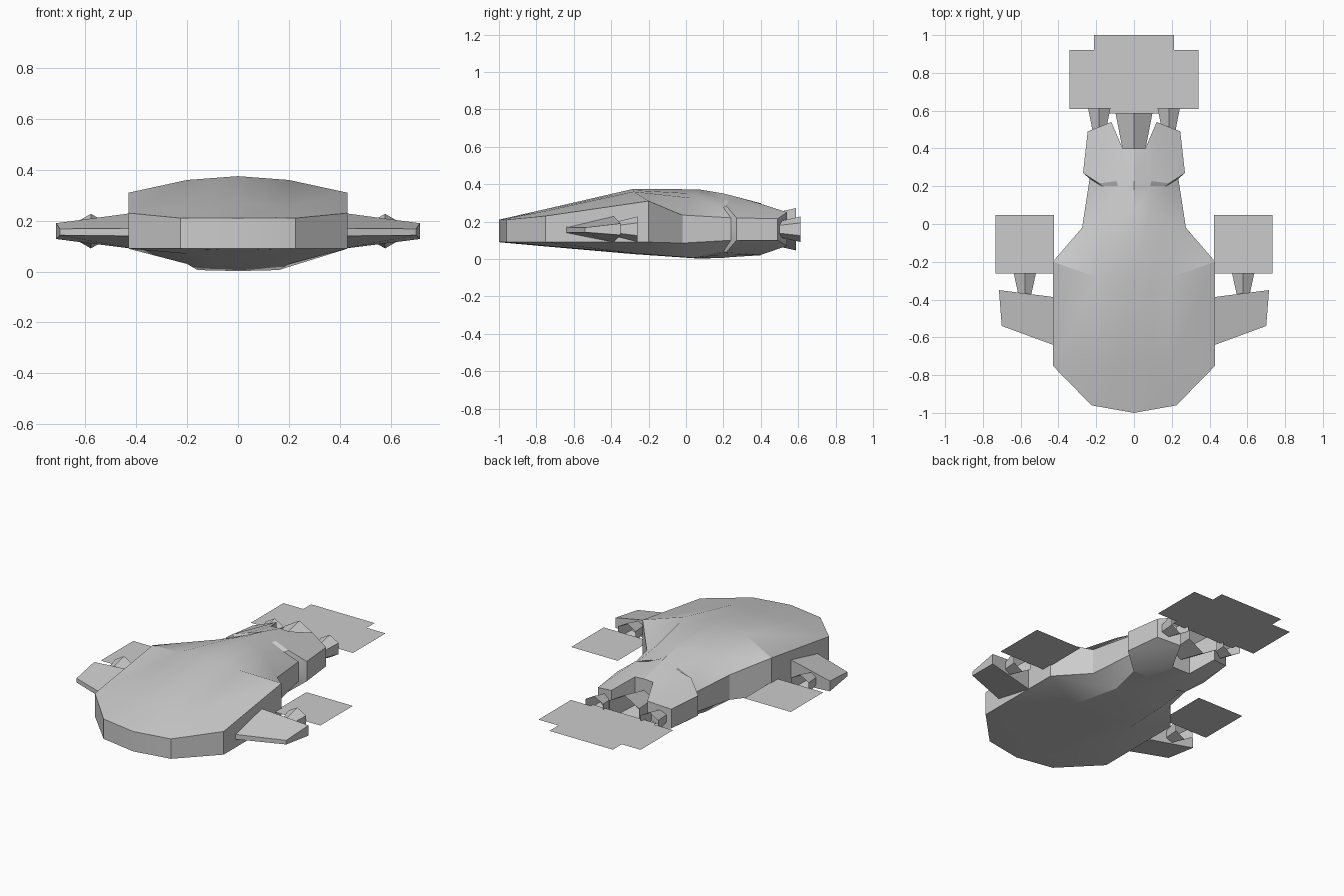
import bpy, bmesh, math
from mathutils import Vector

if "Cube" in bpy.data.objects:
    bpy.data.objects.remove(bpy.data.objects["Cube"])


def finish(name, bm, smooth=None):
    me = bpy.data.meshes.new(name)
    bm.to_mesh(me)
    bm.free()
    ob = bpy.data.objects.new(name, me)
    bpy.context.collection.objects.link(ob)
    if smooth:
        bpy.context.view_layer.objects.active = ob
        ob.select_set(True)
        bpy.ops.object.shade_smooth_by_angle(angle=math.radians(smooth))
        ob.select_set(False)
    return ob


def ring_points(section):
    """Closed ring: top from left to right, then bottom from right to left."""
    (cy, ct, cb), (mx, my, mt, mb), side, *inner = section
    centre, mid = (0, cy, ct, cb), (mx, my, mt, mb)
    inn = inner[0] if inner else tuple((a + b) / 2 for a, b in zip(centre, mid))
    half = [side, mid, inn]
    row = [(-x, y, t, b) for x, y, t, b in half] + [centre] + half[::-1]
    return [(x, y, t) for x, y, t, b in row] + [(x, y, b) for x, y, t, b in row[::-1]]


# hull sections, nose to stern: centre (y, top, bottom), shoulder and side (x, y, top, bottom)
sections = [
    [(-1, .21, .09), (0, -1, .21, .09), (0, -1, .21, .09)],
    [(-.96, .219, .086), (.1, -.96, .216, .087), (.225, -.96, .21, .09)],
    [(-.75, .267, .067), (.2, -.75, .257, .07), (.43, -.75, .23, .09)],
    [(-.28, .375, .026), (.2, -.28, .36, .03), (.43, -.2, .31, .09)],
    [(.07, .372, .002), (.16, .04, .325, .006), (.275, -.02, .235, .085)],
    [(.2, .35, .006), (.17, .2, .275, .04), (.235, .24, .22, .1)],
    [(.24, .34, .01), (.185, .215, .285, .035), (.27, .27, .22, .1)],
    [(.4, .298, .02), (.12, .54, .25, .07), (.245, .49, .215, .1), (.06, .4, .295, .022)],
]
bm = bmesh.new()
rings = [[bm.verts.new(p) for p in ring_points(s)] for s in sections]
n = len(rings[0])
for a, b in zip(rings, rings[1:]):
    for i in range(n):
        j = (i + 1) % n
        bm.faces.new((a[i], a[j], b[j], b[i]))
end = rings[-1]
for i in range(n // 2 - 1):          # notched stern wall
    bm.faces.new((end[i], end[i + 1], end[n - 2 - i], end[n - 1 - i]))
bmesh.ops.remove_doubles(bm, verts=bm.verts, dist=1e-4)
bmesh.ops.recalc_face_normals(bm, faces=bm.faces)
finish("hull", bm, 22)


# tapered wedge wings
def wing(name, s):
    corners = [(.40, -.65, .17, .14), (.70, -.54, .168, .143),
               (.715, -.35, .19, .128), (.40, -.39, .232, .088)]
    bm = bmesh.new()
    top = [bm.verts.new((s * x, y, t)) for x, y, t, b in corners]
    bot = [bm.verts.new((s * x, y, b)) for x, y, t, b in corners]
    bm.faces.new(top)
    bm.faces.new(bot[::-1])
    for i in range(4):
        j = (i + 1) % 4
        bm.faces.new((top[j], top[i], bot[i], bot[j]))
    bmesh.ops.recalc_face_normals(bm, faces=bm.faces)
    finish(name, bm)


# open six-sided nozzle flaring towards the back
def nozzle(name, x, y0, y1, r0, r1, z=.159):
    bm = bmesh.new()
    loops = []
    for y, r in ((y0, r0), (y1, r1)):
        loops.append([bm.verts.new((x + r * math.sin(k * math.pi / 3), y,
                                    z + r * math.cos(k * math.pi / 3))) for k in range(6)])
    for i in range(6):
        j = (i + 1) % 6
        bm.faces.new((loops[0][i], loops[0][j], loops[1][j], loops[1][i]))
    bm.faces.new(loops[0])
    bmesh.ops.recalc_face_normals(bm, faces=bm.faces)
    finish(name, bm)


# flat exhaust sheet behind a nozzle
def exhaust(name, x, y0, y1, half, z=.16):
    bm = bmesh.new()
    bm.faces.new([bm.verts.new(p) for p in ((x - half, y0, z), (x + half, y0, z),
                                            (x + half, y1, z), (x - half, y1, z))])
    finish(name, bm)


for side, s in (("left", -1), ("right", 1)):
    wing(side + "_wing", s)
    nozzle(side + "_wing_nozzle", s * .578, -.38, -.26, .038, .068)
    exhaust(side + "_wing_exhaust", s * .578, -.262, .048, .155)
    nozzle(side + "_stern_nozzle", s * .184, .48, .613, .038, .068)
    exhaust(side + "_stern_exhaust", s * .187, .61, .92, .154)
nozzle("centre_nozzle", 0, .395, .588, .07, .113)
exhaust("centre_exhaust", 0, .585, 1.0, .212, .157)
